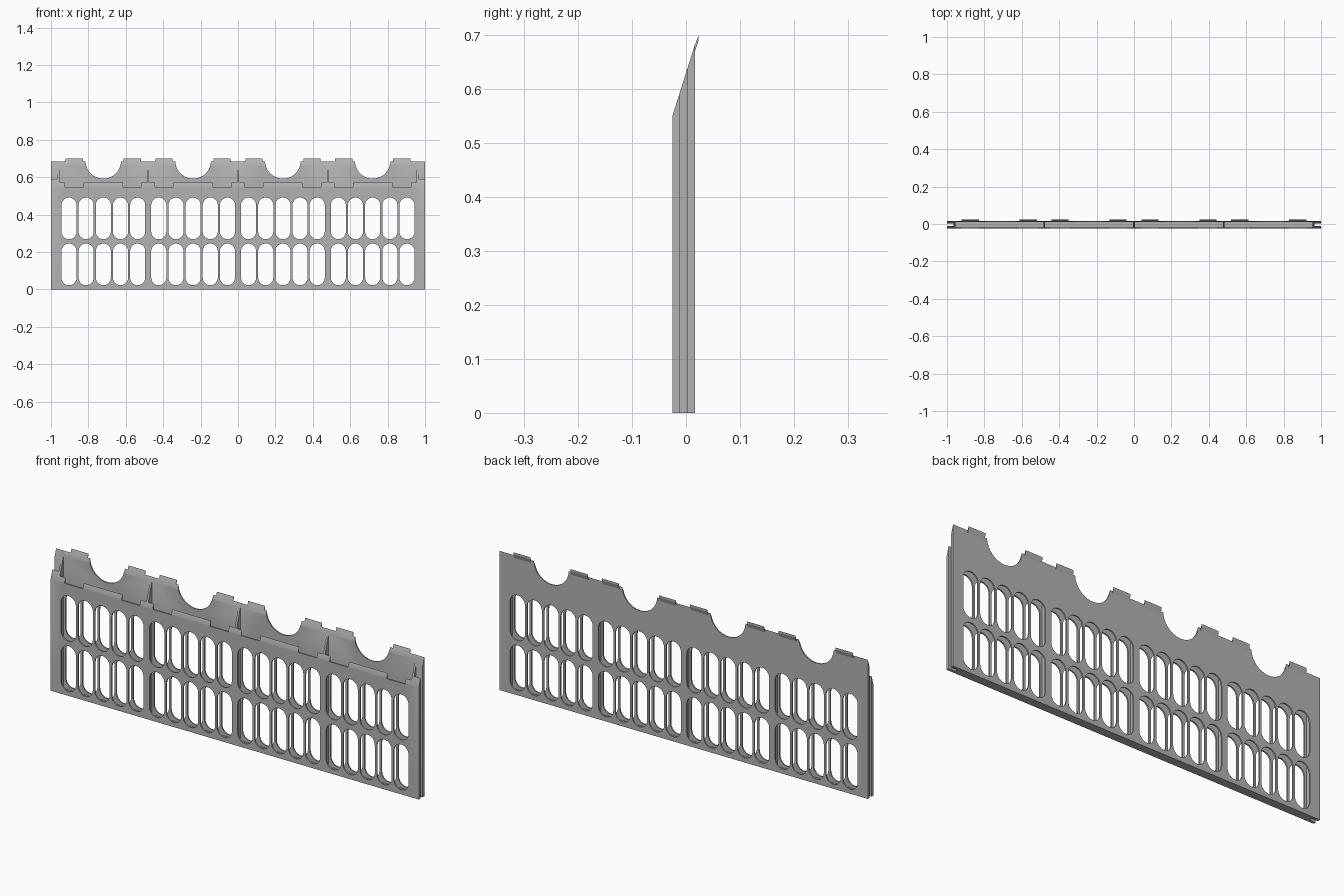
import bpy, bmesh, math

if "Cube" in bpy.data.objects:
    bpy.data.objects.remove(bpy.data.objects["Cube"])

grey = bpy.data.materials.new("plain grey")
grey.diffuse_color = (0.45, 0.45, 0.45, 1)
grey.use_nodes = True
grey.node_tree.nodes["Principled BSDF"].inputs["Base Color"].default_value = grey.diffuse_color

BAYS = (-0.72, -0.24, 0.24, 0.72)       # centre of each of the four bays
FRONT, BACK = -0.025, 0.017


def prism(bm, pts, axis, a, b):
    """Extrude a 2D outline: axis 'x' takes (y, z) points, axis 'y' takes (x, z)."""
    put = (lambda p, t: (t, p[0], p[1])) if axis == 'x' else (lambda p, t: (p[0], t, p[1]))
    lo = [bm.verts.new(put(p, a)) for p in pts]
    hi = [bm.verts.new(put(p, b)) for p in pts]
    n = len(pts)
    bm.faces.new(lo)
    bm.faces.new(hi[::-1])
    for i in range(n):
        j = (i + 1) % n
        bm.faces.new((lo[j], lo[i], hi[i], hi[j]))


def box(bm, x0, x1, y0, y1, z0, z1):
    prism(bm, [(x0, z0), (x1, z0), (x1, z1), (x0, z1)], 'y', y0, y1)


def finish(bm, name):
    bmesh.ops.recalc_face_normals(bm, faces=bm.faces)
    me = bpy.data.meshes.new(name)
    bm.to_mesh(me)
    bm.free()
    me.materials.append(grey)
    ob = bpy.data.objects.new(name, me)
    bpy.context.collection.objects.link(ob)
    return ob


def stadium(cx, z0, z1, r, n=12):
    """Upright slot outline with round ends."""
    pts = []
    for cz, start in ((z1 - r, 0), (z0 + r, math.pi)):
        for i in range(n + 1):
            t = start + math.pi * i / n
            pts.append((cx + r * math.cos(t), cz + r * math.sin(t)))
    return pts


def cut(target, bm, name):
    cutter = finish(bm, name)
    cutter.hide_render = True
    bpy.context.view_layer.objects.active = target
    mod = target.modifiers.new(name, 'BOOLEAN')
    mod.operation = 'DIFFERENCE'
    mod.solver = 'EXACT'
    mod.object = cutter
    bpy.ops.object.modifier_apply(modifier=name)
    bpy.data.objects.remove(cutter)


# Panel body with a sloping top
bm = bmesh.new()
prism(bm, [(FRONT, 0), (BACK, 0), (BACK, 0.683), (FRONT, 0.55)], 'x', -1, 1)
body = finish(bm, "panel_body")

# Hollow bays, leaving thin dividers, and the end grooves
bm = bmesh.new()
for c in BAYS:
    box(bm, c - 0.235, c + 0.235, -0.018, 0.0105, 0.01, 0.9)
for s in (-1, 1):
    box(bm, min(s * 0.965, s * 1.1), max(s * 0.965, s * 1.1), -0.012, 0.003, -0.1, 0.9)
cut(body, bm, "hollow_cutter")

# Two rows of slots and the round scallops in the back wall
bm = bmesh.new()
for c in BAYS:
    for i in range(-2, 3):
        for z in (0.022, 0.268):
            prism(bm, stadium(c + i * 0.0918, z, z + 0.223, 0.0405), 'y', -0.1, 0.1)
    prism(bm, stadium(c, 0.592, 0.9, 0.095, 24), 'y', -0.1, 0.1)
cut(body, bm, "slot_cutter")

# Shallow notches along the front lip
bm = bmesh.new()
for c in BAYS:
    for s in (-1, 1):
        m = c + s * 0.155
        box(bm, m - 0.05, m + 0.05, -0.05, -0.0145, 0.547, 0.6)
cut(body, bm, "notch_cutter")

# Hooked tabs on the back top edge
bm = bmesh.new()
for c in BAYS:
    for s in (-1, 1):
        m = c + s * 0.155
        prism(bm, [(0.0105, 0.6625), (BACK, 0.67), (0.0235, 0.69), (0.0235, 0.70)],
              'x', m - 0.046, m + 0.046)
tabs = finish(bm, "top_tabs")

# Smooth the round edges only
bpy.ops.object.select_all(action='DESELECT')
body.select_set(True)
bpy.context.view_layer.objects.active = body
bpy.ops.object.shade_smooth_by_angle(angle=math.radians(30))
